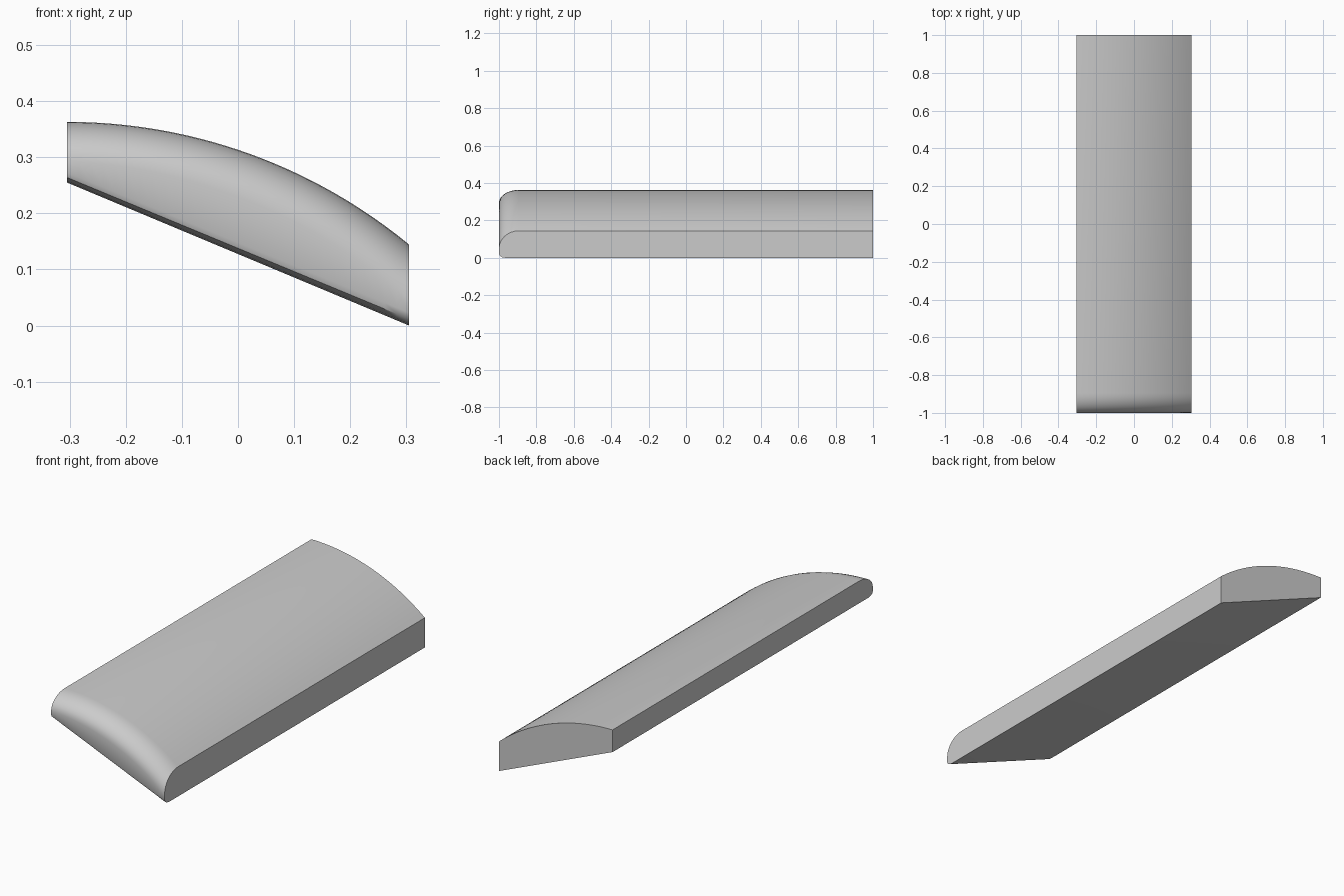
import bpy, bmesh, math

if "Cube" in bpy.data.objects:
    bpy.data.objects.remove(bpy.data.objects["Cube"])

HALF_W, HALF_L = 0.305, 1.0
RADIUS, CREST = 0.96, 0.363     # arched top, level at the left edge
COLS, STEPS = 28, 8


def top_z(x):
    d = x + HALF_W
    return CREST - RADIUS + math.sqrt(RADIUS ** 2 - d ** 2)


def bottom_z(x):
    return 0.255 * (HALF_W - x) / (2 * HALF_W)


def section(x):
    """Lengthwise y-z outline: square back, rounded front."""
    t, b = top_z(x), bottom_z(x)
    f = (x + HALF_W) / (2 * HALF_W)
    drop, depth = 0.07 + 0.027 * f, 0.105
    low_h, low_d = 0.018 + 0.005 * f, 0.035
    pts = [(HALF_L, b), (HALF_L, t)]
    # large upper rounding of the front end
    for i in range(STEPS + 1):
        a = math.pi / 2 * i / STEPS
        pts.append((-HALF_L + depth * (1 - math.sin(a)),
                    t - drop * (1 - math.cos(a))))
    # small lower rounding
    for i in range(4):
        a = math.pi / 2 * i / 3
        pts.append((-HALF_L + low_d * (1 - math.cos(a)),
                    b + low_h * (1 - math.sin(a))))
    return [(x, y, z) for y, z in pts]


# Arched slab lofted across its width
bm = bmesh.new()
rings = []
for c in range(COLS + 1):
    x = -HALF_W + 2 * HALF_W * c / COLS
    rings.append([bm.verts.new(p) for p in section(x)])
n = len(rings[0])
for r0, r1 in zip(rings, rings[1:]):
    for i in range(n):
        j = (i + 1) % n
        bm.faces.new((r0[i], r0[j], r1[j], r1[i]))
bm.faces.new(rings[0])
bm.faces.new(rings[-1])
bmesh.ops.recalc_face_normals(bm, faces=bm.faces)

mesh = bpy.data.meshes.new("arched_slab")
bm.to_mesh(mesh)
bm.free()
slab = bpy.data.objects.new("arched_slab", mesh)
bpy.context.collection.objects.link(slab)
bpy.context.view_layer.objects.active = slab
slab.select_set(True)
bpy.ops.object.shade_smooth_by_angle(angle=math.radians(35))
